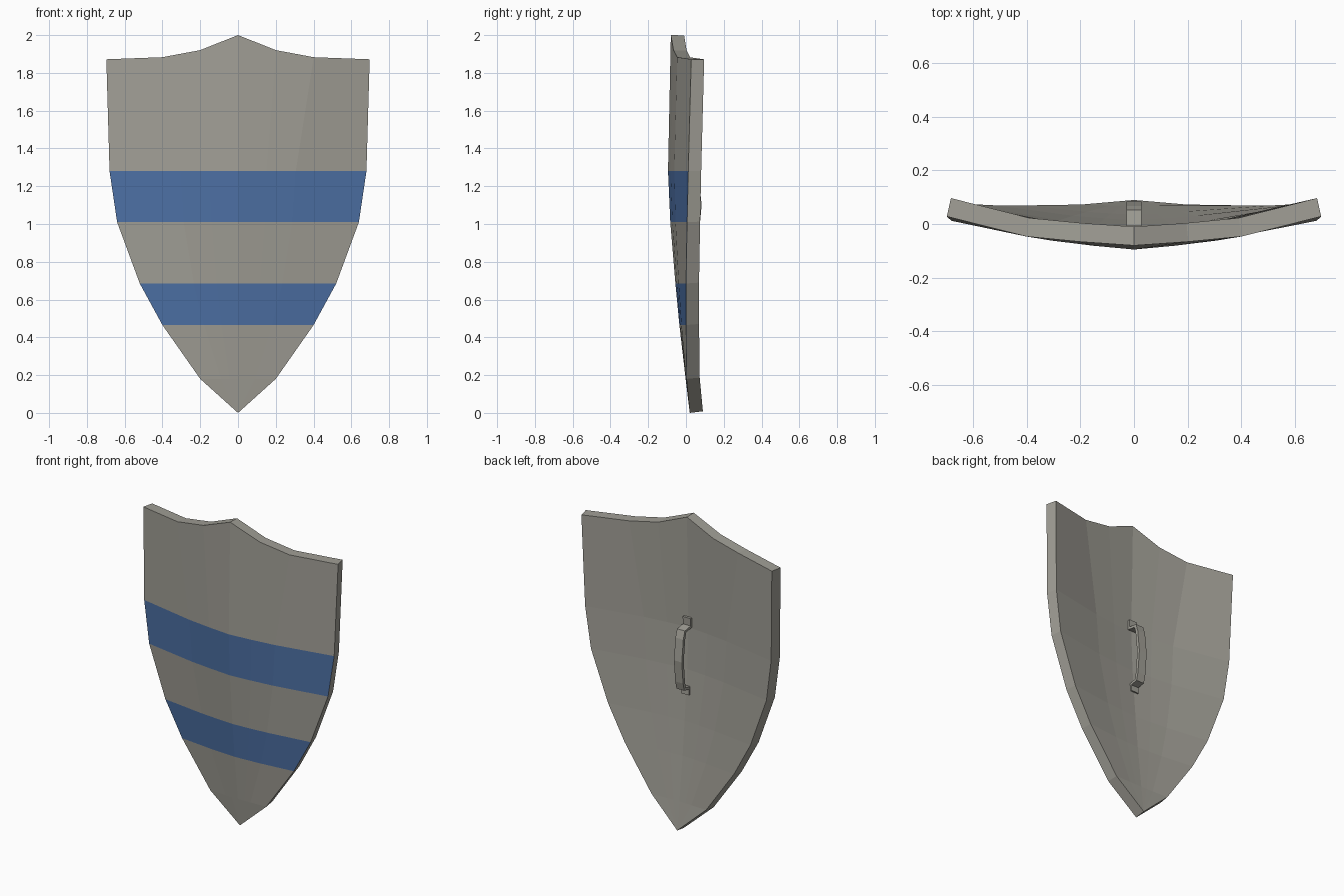
import bpy, bmesh

if "Cube" in bpy.data.objects:
    bpy.data.objects.remove(bpy.data.objects["Cube"])


def material(name, rgb):
    m = bpy.data.materials.new(name)
    m.diffuse_color = (*rgb, 1)
    m.use_nodes = True
    m.node_tree.nodes["Principled BSDF"].inputs["Base Color"].default_value = m.diffuse_color
    return m


blue = material("blue_stripe", (0.075, 0.165, 0.38))
grey = material("stone_grey", (0.355, 0.345, 0.305))


def make_object(name, bm, mats, thickness, offset):
    me = bpy.data.meshes.new(name)
    bm.to_mesh(me)
    bm.free()
    for m in mats:
        me.materials.append(m)
    ob = bpy.data.objects.new(name, me)
    bpy.context.collection.objects.link(ob)
    s = ob.modifiers.new("thickness", 'SOLIDIFY')
    s.thickness = thickness
    s.offset = offset
    return ob, s


# Shield rows: height, half width, front y at the centre, front y at the rim
rows = [(0.18, 0.20, -0.002, 0.003), (0.465, 0.40, -0.035, 0.0),
        (0.685, 0.52, -0.056, 0.0), (1.01, 0.64, -0.083, 0.006),
        (1.28, 0.68, -0.095, 0.012), (1.87, 0.697, -0.08, 0.028)]
bend = [0, 0.13, 0.31, 1]            # curvature from centre to rim
cols = [0, 0.22, 0.45, 1]            # column positions, lower rows
top_cols = [0, 0.29, 0.575, 1]       # column positions, top row
top_z = [2.0, 1.92, 1.883, 1.872]    # dipped top edge

bm = bmesh.new()
grid = []
for r, (z, w, c, e) in enumerate(rows):
    top = r == len(rows) - 1
    us = top_cols if top else cols
    line = []
    for k in range(-3, 4):
        i, s = abs(k), (1 if k >= 0 else -1)
        line.append(bm.verts.new((s * us[i] * w, c + (e - c) * bend[i],
                                  top_z[i] if top else z)))
    grid.append(line)
tip = bm.verts.new((0, 0.02, 0))
for j in range(6):
    bm.faces.new((tip, grid[0][j + 1], grid[0][j])).material_index = 1
for r in range(len(rows) - 1):
    for j in range(6):
        f = bm.faces.new((grid[r][j], grid[r][j + 1],
                          grid[r + 1][j + 1], grid[r + 1][j]))
        f.material_index = 0 if r in (1, 3) else 1   # two painted bands
shield, solid = make_object("shield_body", bm, (blue, grey), 0.07, -1)
solid.material_offset = 1        # back and rim stay grey
solid.material_offset_rim = 1

# Handle: bowed strap with a foot at each end, on the back
path = [(-0.016, 1.35), (-0.016, 1.295), (0.045, 1.285), (0.058, 1.24),
        (0.073, 1.10), (0.06, 0.96), (0.05, 0.915), (0.0, 0.905), (0.0, 0.86)]
bm = bmesh.new()
strip = [[bm.verts.new((x, y, z)) for x in (-0.028, 0.028)] for y, z in path]
for a, b in zip(strip, strip[1:]):
    bm.faces.new((a[0], a[1], b[1], b[0]))
make_object("back_handle", bm, (grey,), 0.02, 0)
